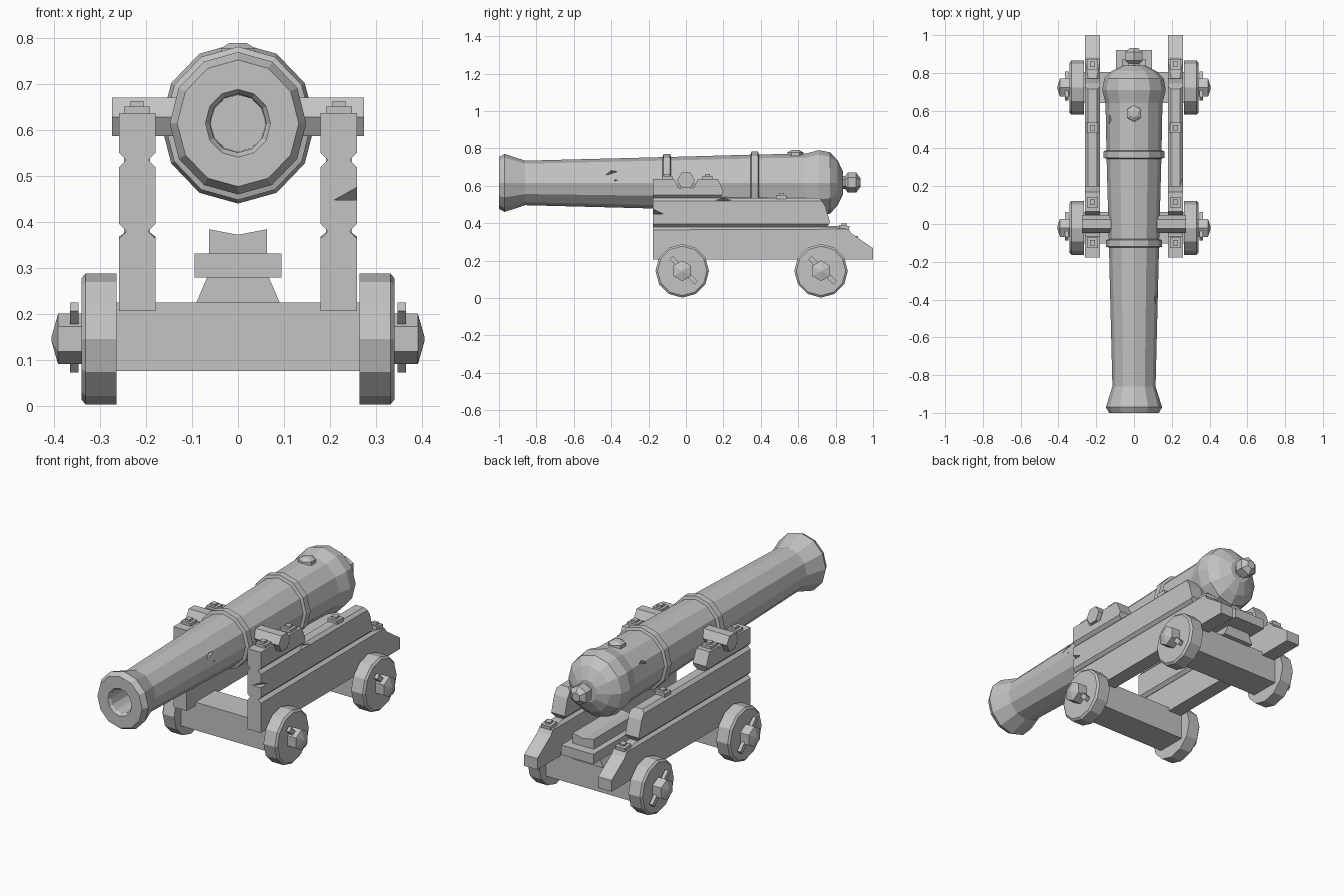
import bpy, bmesh, math
from mathutils import Matrix, Vector

if "Cube" in bpy.data.objects:
    bpy.data.objects.remove(bpy.data.objects["Cube"])

metal = bpy.data.materials.new("plain grey")
metal.diffuse_color = (0.55, 0.55, 0.55, 1)
metal.use_nodes = True
metal.node_tree.nodes["Principled BSDF"].inputs["Base Color"].default_value = metal.diffuse_color


def finish(name, bm):
    bmesh.ops.recalc_face_normals(bm, faces=bm.faces)
    me = bpy.data.meshes.new(name)
    bm.to_mesh(me)
    bm.free()
    me.materials.append(metal)
    ob = bpy.data.objects.new(name, me)
    bpy.context.collection.objects.link(ob)
    return ob


def lathe(name, pts, n, axis, centre, squash=1.0, phase=0.0):
    """Revolve (position, radius) points around the x, y or z axis; first vertex at the top."""
    bm = bmesh.new()
    rings = []
    for t, r in pts:
        ring = []
        for i in range(n):
            a = 2 * math.pi * i / n + phase
            u, v = r * math.sin(a) * squash, r * math.cos(a)
            p = {"x": (t, u, v), "y": (u, t, v), "z": (u, v, t)}[axis]
            ring.append(bm.verts.new(Vector(p) + Vector(centre)))
        rings.append(ring)
    for a, b in zip(rings, rings[1:]):
        for i in range(n):
            j = (i + 1) % n
            bm.faces.new((a[i], a[j], b[j], b[i]))
    bm.faces.new(rings[0])
    bm.faces.new(rings[-1])
    return finish(name, bm)


def prism(name, pts, lo, hi, axis="x", seams=(), chamfer=0.016):
    """Extrude an outline; chamfer the long edges lying at the seam heights."""
    bm = bmesh.new()
    place = (lambda p, d: (d, p[0], p[1])) if axis == "x" else (lambda p, d: (p[0], d, p[1]))
    a = [bm.verts.new(place(p, lo)) for p in pts]
    b = [bm.verts.new(place(p, hi)) for p in pts]
    bm.faces.new(a)
    bm.faces.new(b)
    for i in range(len(pts)):
        j = (i + 1) % len(pts)
        bm.faces.new((a[i], a[j], b[j], b[i]))
    bmesh.ops.recalc_face_normals(bm, faces=bm.faces)
    edges = [e for e in bm.edges
             if abs(e.verts[0].co.x - e.verts[1].co.x) < 1e-4
             and any(all(abs(v.co.z - s) < 1e-4 for v in e.verts) for s in seams)]
    if edges:
        bmesh.ops.bevel(bm, geom=edges, offset=chamfer, segments=1, affect="EDGES")
    return finish(name, bm)


def box(name, centre, size, tilt=0.0):
    bm = bmesh.new()
    bmesh.ops.create_cube(bm, size=1)
    m = Matrix.Translation(centre) @ Matrix.Rotation(tilt, 4, "X") @ Matrix.Diagonal((*size, 1))
    bmesh.ops.transform(bm, matrix=m, verts=bm.verts)
    return finish(name, bm)


def nick(ob, centre, size, turn=0.0):
    """Cut a small diamond-shaped battle nick."""
    bm = bmesh.new()
    bmesh.ops.create_cone(bm, segments=4, radius1=1, radius2=0, depth=1.4, cap_ends=True)
    m = Matrix.Translation(centre) @ Matrix.Rotation(turn, 4, "X") @ Matrix.Diagonal((*size, 1))
    bmesh.ops.transform(bm, matrix=m, verts=bm.verts)
    cutter = finish("nick_cutter", bm)
    cutter.hide_render = True
    mod = ob.modifiers.new("nick", "BOOLEAN")
    mod.operation = "DIFFERENCE"
    mod.solver = "EXACT"
    mod.object = cutter
    bpy.context.view_layer.objects.active = ob
    bpy.ops.object.modifier_apply(modifier=mod.name)
    bpy.data.objects.remove(cutter)


# Barrel with bore, flared muzzle, two raised bands and domed breech
AX = 0.615
barrel = lathe("barrel", [
    (-0.80, 0.062), (-0.985, 0.064), (-1.0, 0.074), (-1.0, 0.138), (-0.97, 0.155), (-0.86, 0.119),
    (-0.125, 0.138), (-0.12, 0.155), (-0.085, 0.155), (-0.08, 0.139),
    (0.345, 0.151), (0.35, 0.167), (0.385, 0.167), (0.39, 0.152),
    (0.64, 0.157), (0.71, 0.175), (0.77, 0.164), (0.81, 0.122), (0.84, 0.06)],
    12, "y", (0, 0, AX), squash=0.96)
for c, s in [((0.122, -0.40, 0.68), (0.03, 0.05, 0.02)),
             ((-0.13, 0.55, 0.70), (0.02, 0.03, 0.02)),
             ((0.14, -0.38, 0.64), (0.025, 0.03, 0.02))]:
    nick(barrel, c, s, 0.3)

# Knob at the breech and the vent on top
lathe("breech_knob", [(0.82, 0.034), (0.85, 0.034), (0.865, 0.053), (0.91, 0.053), (0.932, 0.025)],
      6, "y", (0, 0, 0.617))
lathe("vent_boss", [(0.75, 0.045), (0.778, 0.043), (0.79, 0.022)], 6, "z", (0, 0.585, 0))

# Trunnions resting in the cheeks
lathe("trunnions", [(-0.275, 0.048), (0.275, 0.048)], 6, "x", (0, 0, 0.629), phase=math.pi / 6)

# Stepped side cheeks, each of three stacked planks
low = [(-0.177, 0.206), (1.0, 0.206), (1.0, 0.266), (0.885, 0.345), (0.87, 0.368),
       (0.775, 0.380), (-0.177, 0.380)]
mid = [(-0.177, 0.380), (0.755, 0.380), (0.77, 0.405), (0.745, 0.49), (0.715, 0.535), (-0.177, 0.535)]
top = [(-0.177, 0.535), (0.185, 0.535), (0.20, 0.57), (0.17, 0.637), (0.065, 0.637), (0.04, 0.587),
       (-0.04, 0.587), (-0.065, 0.637), (-0.177, 0.637)]
for side, s in (("left", -1), ("right", 1)):
    lo, hi = sorted((s * 0.18, s * 0.259))
    prism(f"{side}_cheek_lower", low, lo, hi, seams=(0.380,))
    middle = prism(f"{side}_cheek_middle", mid, lo, hi, seams=(0.380, 0.535))
    prism(f"{side}_cheek_upper", top, lo, hi, seams=(0.535,))
    if s > 0:
        nick(middle, (0.26, -0.177, 0.462), (0.05, 0.06, 0.02))
        nick(middle, (0.26, 0.2, 0.535), (0.03, 0.05, 0.02))
    # Square bolts with a smaller head
    for y, z, tilt in ((-0.10, 0.637, 0), (0.115, 0.637, 0), (0.51, 0.535, 0), (0.845, 0.373, -0.12)):
        box(f"{side}_bolt_plate", (s * 0.22, y, z + 0.004), (0.057, 0.055, 0.022), tilt)
        box(f"{side}_bolt_head", (s * 0.22, y, z + 0.018), (0.028, 0.028, 0.016), tilt)

# Axles, wheels, hubs and linch pins
for end, y in (("front", -0.02), ("rear", 0.722)):
    box(f"{end}_axle", (0, y, 0.150), (0.54, 0.165, 0.15))
    for side, s in (("left", -1), ("right", 1)):
        c = (0, y, 0.145)
        lathe(f"{end}_{side}_wheel",
              [(s * 0.265, 0.143), (s * 0.332, 0.143), (s * 0.341, 0.132)], 12, "x", c)
        lathe(f"{end}_{side}_hub", [(s * 0.33, 0.055), (s * 0.392, 0.055), (s * 0.406, 0.006)], 6, "x", c)
        box(f"{end}_{side}_linch_pin", (s * 0.357, y + 0.008, 0.148), (0.019, 0.026, 0.19), math.radians(45))

# Elevating wedge stack on the rear axle
prism("wedge_support", [(-0.092, 0.222), (0.092, 0.222), (0.066, 0.282), (-0.066, 0.282)], 0.62, 0.83, "y")
box("wedge_bed", (0, 0.72, 0.305), (0.19, 0.40, 0.052))
prism("wedge", [(-0.063, 0.33), (0.063, 0.33), (0.063, 0.384), (0.0, 0.372), (-0.063, 0.384)],
      0.50, 0.87, "y")
